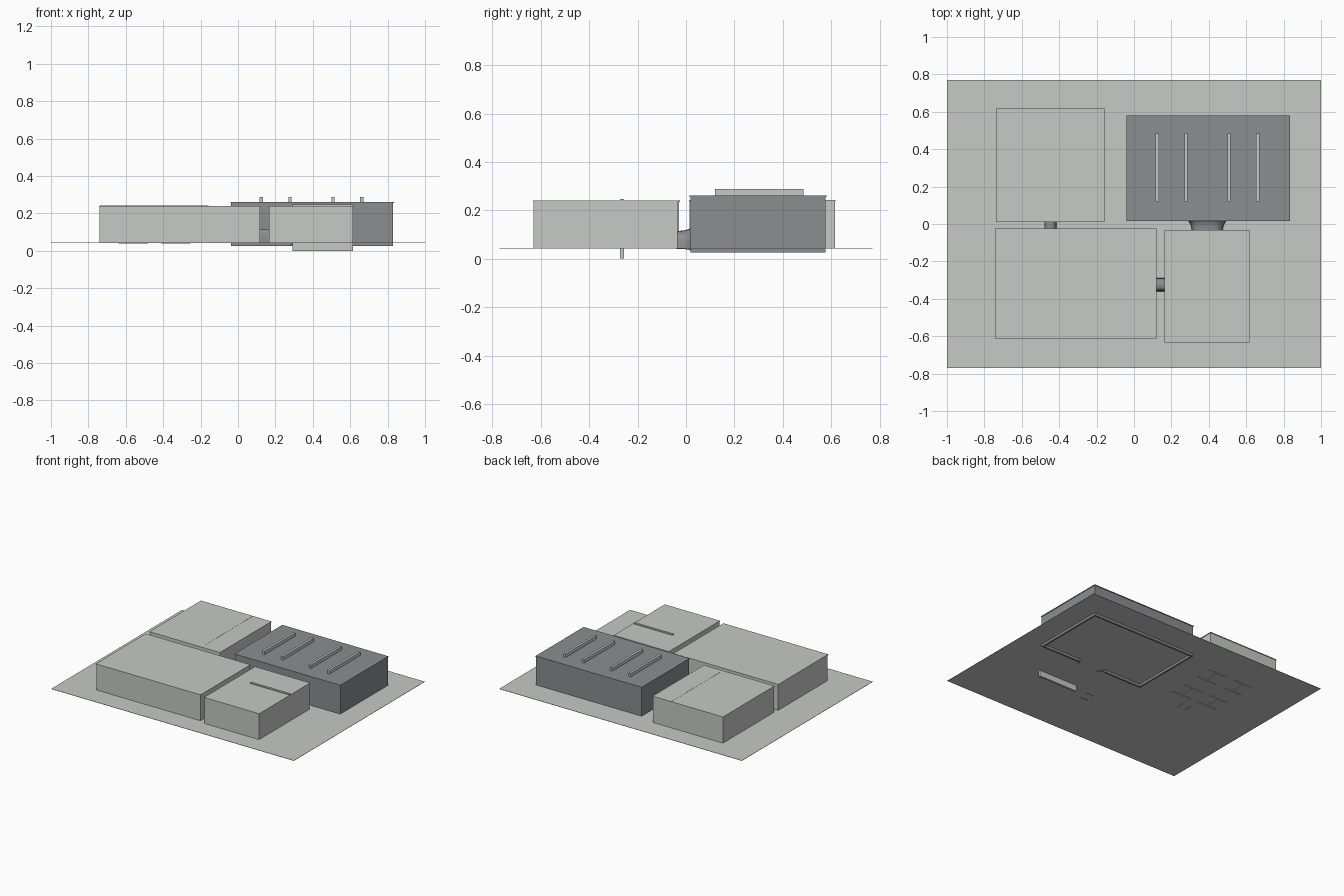
import bpy, bmesh, math

if "Cube" in bpy.data.objects:
    bpy.data.objects.remove(bpy.data.objects["Cube"])


def material(name, rgb):
    m = bpy.data.materials.new(name)
    m.diffuse_color = (*rgb, 1)
    m.use_nodes = True
    m.node_tree.nodes["Principled BSDF"].inputs["Base Color"].default_value = m.diffuse_color
    return m


LIGHT = material("light_grey", (0.57, 0.585, 0.57))
DARK = material("dark_grey", (0.265, 0.27, 0.28))
GROUND = 0.045


def finish(name, bm, mat):
    bmesh.ops.recalc_face_normals(bm, faces=bm.faces)
    me = bpy.data.meshes.new(name)
    bm.to_mesh(me)
    bm.free()
    me.materials.append(mat)
    ob = bpy.data.objects.new(name, me)
    bpy.context.collection.objects.link(ob)
    return ob


def boxes(name, mat, parts):
    """One object from boxes given as (x0, x1, y0, y1, z0, z1)."""
    bm = bmesh.new()
    for x0, x1, y0, y1, z0, z1 in parts:
        vs = bmesh.ops.create_cube(bm, size=1)["verts"]
        for v in vs:
            v.co.x = x1 if v.co.x > 0 else x0
            v.co.y = y1 if v.co.y > 0 else y0
            v.co.z = z1 if v.co.z > 0 else z0
    return finish(name, bm, mat)


def room(name, mat, x0, x1, y0, y1, z0, z1, door=None):
    """Hollow room: four walls, flat roof, optional doorway in the front wall."""
    t, r = 0.014, 0.006
    zt = z1 - r
    walls = [(x0, x0 + t, y0, y1, z0, zt), (x1 - t, x1, y0, y1, z0, zt),
             (x0 + t, x1 - t, y1 - t, y1, z0, zt)]
    if door:
        a, b, h = door
        walls += [(x0 + t, a, y0, y0 + t, z0, zt), (b, x1 - t, y0, y0 + t, z0, zt),
                  (a, b, y0, y0 + t, h, zt)]
    else:
        walls.append((x0 + t, x1 - t, y0, y0 + t, z0, zt))
    boxes(name + "_walls", mat, walls)
    e = 0.003
    boxes(name + "_roof", mat, [(x0 - e, x1 + e, y0 - e, y1 + e, zt, z1)])


def tunnel(name, along_x, centre, start, end, half, top, flare=0.0, lift=0.0):
    """Arched passage whose mouth flares in a concave curve towards its end."""
    bm = bmesh.new()
    steps, seg, rings = 8, 20, []
    for i in range(steps + 1):
        t = i / steps
        k = 1 - math.sqrt(1 - t * t)
        w, h = half + flare * k, top + lift * k
        low = GROUND - 0.004 - lift * k * 0.5
        ring = []
        for j in range(seg + 1):
            a = math.pi * j / seg
            c, s = math.cos(a), math.sin(a)
            side = centre + w * math.copysign(abs(c) ** 0.6, c)
            z = low + (h - low) * s ** 0.6 if s > 1e-6 else low
            p = start + (end - start) * t
            ring.append(bm.verts.new((p, side, z) if along_x else (side, p, z)))
        rings.append(ring)
    for a, b in zip(rings, rings[1:]):
        for j in range(seg):
            bm.faces.new((a[j], a[j + 1], b[j + 1], b[j]))
    for f in bm.faces:
        f.smooth = True
    return finish(name, bm, DARK)


# Ground sheet
boxes("ground", LIGHT, [(-1, 1, -0.77, 0.77, GROUND - 0.002, GROUND)])

# Four rooms
room("back_left_room", LIGHT, -0.735, -0.16, 0.015, 0.615, GROUND, 0.242)
room("front_left_room", LIGHT, -0.74, 0.118, -0.61, -0.028, GROUND, 0.24)
room("front_right_room", LIGHT, 0.166, 0.615, -0.63, -0.035, GROUND, 0.24)
room("dark_room", DARK, -0.038, 0.83, 0.018, 0.577, 0.025, 0.262, (0.28, 0.505, 0.13))

# Partitions that pass through the roofs
boxes("front_right_partition", LIGHT, [(0.292, 0.614, -0.273, -0.257, 0.0, 0.247)])
boxes("back_left_partition", LIGHT, [(-0.312, -0.308, 0.05, 0.614, GROUND, 0.243)])
boxes("dark_room_dividers", LIGHT,
      [(x - 0.009, x + 0.009, 0.12, 0.485, GROUND, 0.288) for x in (0.125, 0.278, 0.508, 0.661)])

# Passages between rooms
tunnel("left_passage", False, -0.447, -0.04, 0.025, 0.032, 0.115)
tunnel("front_passage", True, -0.325, 0.11, 0.175, 0.035, 0.115)
tunnel("flared_passage", False, 0.392, -0.037, 0.022, 0.083, 0.115, 0.035, 0.018)

# Tables in the back left room, with H-shaped feet just below the ground
for n, (cx, cy) in enumerate([(x, y) for x in (-0.56, -0.333) for y in (0.16, 0.42)]):
    feet = [(cx - 0.078, cx + 0.078, cy + d - 0.004, cy + d + 0.004, 0.039, 0.052)
            for d in (-0.06, 0.06)]
    boxes(f"table_{n + 1}", LIGHT, feet + [
        (cx - 0.004, cx + 0.004, cy - 0.06, cy + 0.06, 0.039, 0.052),
        (cx - 0.01, cx + 0.01, cy - 0.01, cy + 0.01, 0.05, 0.1),
        (cx - 0.078, cx + 0.078, cy - 0.08, cy + 0.08, 0.1, 0.108)])
